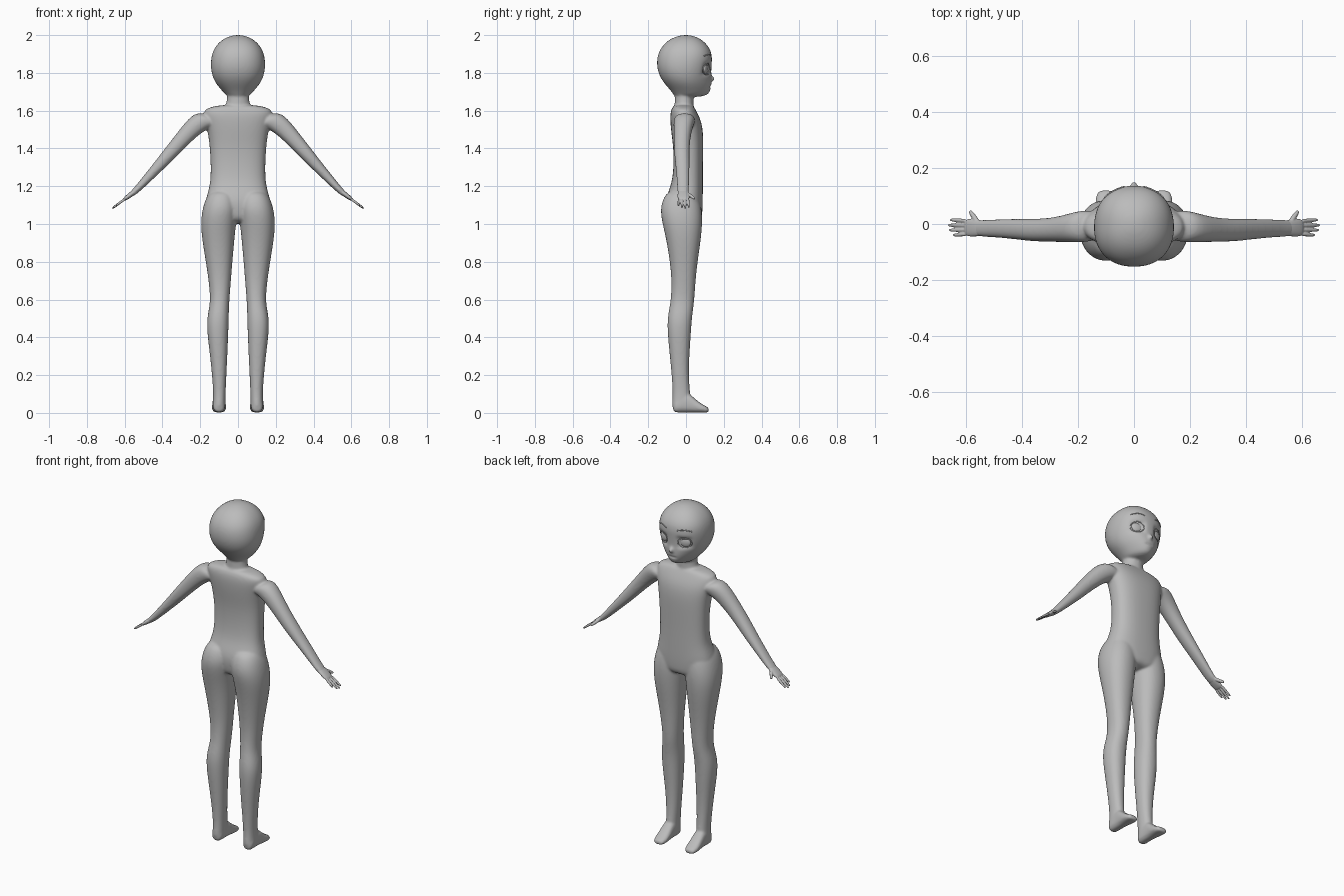
import bpy, bmesh, math
from mathutils import Vector
from mathutils.bvhtree import BVHTree

if "Cube" in bpy.data.objects:
    bpy.data.objects.remove(bpy.data.objects["Cube"])

skin = bpy.data.materials.new("plain_grey")
skin.diffuse_color = (0.5, 0.5, 0.5, 1)
skin.use_nodes = True
skin.node_tree.nodes["Principled BSDF"].inputs["Base Color"].default_value = skin.diffuse_color


def loft(bm, rings, n=20, p=2.2):
    """Closed tube through rings (centre, half axis A, half axis B, taper on the +B side)."""
    loops = []
    for c, a, b, taper in rings:
        loop = []
        for i in range(n):
            t = 2 * math.pi * (i + 0.5) / n
            cs, sn = math.cos(t), math.sin(t)
            u = math.copysign(abs(cs) ** (2 / p), cs) * (1 - taper * max(0, sn))
            v = math.copysign(abs(sn) ** (2 / p), sn)
            loop.append(bm.verts.new(Vector(c) + Vector(a) * u + Vector(b) * v))
        loops.append(loop)
    for l0, l1 in zip(loops, loops[1:]):
        for i in range(n):
            j = (i + 1) % n
            bm.faces.new((l0[i], l0[j], l1[j], l1[i]))
    bm.faces.new(loops[0][::-1])
    bm.faces.new(loops[-1])


def level(z, x0, x1, y0, y1, taper=0):
    """Horizontal ring from its extents."""
    return (((x0 + x1) / 2, (y0 + y1) / 2, z), ((x1 - x0) / 2, 0, 0), (0, (y1 - y0) / 2, 0), taper)


def fuse(name, bm, voxel, smooth):
    """Fuse overlapping lofts into one smooth skin."""
    bmesh.ops.recalc_face_normals(bm, faces=bm.faces)
    me = bpy.data.meshes.new(name)
    bm.to_mesh(me)
    bm.free()
    ob = bpy.data.objects.new(name, me)
    bpy.context.collection.objects.link(ob)
    ob.modifiers.new("round", 'SUBSURF').levels = 2
    rm = ob.modifiers.new("fuse", 'REMESH')
    rm.mode, rm.voxel_size = 'VOXEL', voxel
    sm = ob.modifiers.new("soften", 'SMOOTH')
    sm.factor, sm.iterations = 0.5, smooth
    bpy.context.view_layer.update()
    dg = bpy.context.evaluated_depsgraph_get()
    baked = bpy.data.meshes.new_from_object(ob.evaluated_get(dg))
    ob.modifiers.clear()
    ob.data = baked
    baked.materials.clear()
    baked.materials.append(skin)
    baked.shade_smooth()
    return ob


bm = bmesh.new()
# torso: z, half width, back y, front y
torso = [(1.0, .14, -.09, .08), (1.06, .175, -.105, .088), (1.12, .175, -.11, .09),
         (1.17, .16, -.095, .09), (1.22, .148, -.076, .09), (1.3, .145, -.066, .09),
         (1.4, .15, -.067, .092), (1.48, .16, -.078, .092), (1.54, .175, -.084, .083),
         (1.585, .185, -.084, .063), (1.613, .175, -.076, .047), (1.632, .09, -.062, .035)]
loft(bm, [level(z, -w, w, b, f) for z, w, b, f in torso], p=2.5)
# neck
neck = [(1.56, .08, -.065, .045), (1.62, .068, -.062, .04), (1.66, .057, -.059, .04), (1.74, .057, -.06, .04)]
loft(bm, [level(z, -w, w, b, f) for z, w, b, f in neck], p=2)
# head: z, half width, back y, front y, chin taper
head = [(1.672, .045, -.055, .07, .3), (1.682, .066, -.065, .115, .4), (1.705, .085, -.08, .13, .4),
        (1.74, .117, -.112, .137, .3), (1.78, .137, -.14, .134, .15), (1.83, .146, -.155, .135, .05),
        (1.88, .143, -.154, .14, 0), (1.92, .132, -.141, .132, 0), (1.955, .108, -.115, .108, 0),
        (1.982, .075, -.08, .075, 0), (1.997, .035, -.037, .035, 0), (2.0, .01, -.01, .01, 0)]
loft(bm, [level(z, -w, w, b, f, t) for z, w, b, f, t in head], n=28, p=2.25)
# nose
loft(bm, [((0, y, z), (r, 0, 0), (0, 0, r * 1.2), 0)
          for y, z, r in [(.10, 1.78, .024), (.13, 1.775, .018), (.145, 1.768, .010), (.154, 1.766, .005)]], n=10)

# leg: z, inner x, outer x, back y, front y
leg = [(.012, .07, .132, -.07, .02), (.04, .066, .135, -.075, .03), (.1, .066, .13, -.07, .022),
       (.2, .061, .138, -.076, .015), (.3, .056, .148, -.086, .018), (.4, .052, .161, -.096, .025),
       (.48, .049, .166, -.1, .03), (.54, .048, .157, -.092, .037), (.6, .045, .146, -.08, .045),
       (.7, .037, .156, -.076, .051), (.8, .029, .171, -.086, .062), (.9, .02, .188, -.102, .077),
       (.98, .012, .197, -.12, .086), (1.04, .004, .195, -.133, .087), (1.09, .0, .186, -.135, .082),
       (1.14, .01, .17, -.12, .07), (1.18, .03, .14, -.09, .05)]
# foot: y, top z, inner x, outer x
foot = [(-.07, .05, .075, .128), (-.04, .09, .066, .134), (.01, .11, .066, .134), (.045, .075, .064, .137),
        (.08, .047, .062, .139), (.108, .032, .066, .136), (.122, .024, .08, .122)]
# arm: x, z, half thickness, back y, front y
arm = [(.13, 1.55, .05, -.06, .045), (.18, 1.553, .058, -.066, .052), (.235, 1.515, .05, -.066, .035),
       (.3, 1.443, .042, -.064, .021), (.36, 1.375, .037, -.063, .019), (.415, 1.312, .031, -.056, .019),
       (.48, 1.242, .024, -.05, .018), (.54, 1.176, .0175, -.046, .015), (.575, 1.148, .013, -.045, .015)]
for s in (1, -1):
    loft(bm, [level(z, s * a, s * b, y0, y1) for z, a, b, y0, y1 in leg])
    loft(bm, [((s * (a + b) / 2, y, t / 2 + .002), (s * (b - a) / 2, 0, 0), (0, 0, t / 2), 0)
              for y, t, a, b in foot], p=2.6)
    loft(bm, [((s * x, (y0 + y1) / 2, z), (s * .74 * r, 0, .67 * r), (0, (y1 - y0) / 2, 0), 0)
              for x, z, r, y0, y1 in arm])
body = fuse("body", bm, 0.0065, 7)

# eye sockets and mouth pressed into the face
for v in body.data.vertices:
    x, y, z = v.co
    if z > 1.69 and y > .04:
        socket = math.exp(-((abs(x) - .068) / .036) ** 4 - ((z - 1.82) / .034) ** 4)
        mouth = math.exp(-(x / .026) ** 4 - ((z - 1.727) / .006) ** 2)
        v.co.y -= .012 * socket + .005 * mouth
tree = BVHTree.FromPolygons([v.co.copy() for v in body.data.vertices],
                            [tuple(f.vertices) for f in body.data.polygons])


def face_y(x, z):
    hit = tree.ray_cast(Vector((x, 1, z)), Vector((0, -1, 0)))[0]
    return hit.y if hit else .12


def face_line(name, pts, r, closed):
    """Thin rounded strip lying on the face."""
    cu = bpy.data.curves.new(name, 'CURVE')
    cu.dimensions, cu.bevel_depth, cu.bevel_resolution, cu.use_fill_caps = '3D', r, 2, True
    sp = cu.splines.new('POLY')
    sp.points.add(len(pts) - 1)
    for q, (x, z) in zip(sp.points, pts):
        q.co = (x, face_y(x, z) + .001, z, 1)
    sp.use_cyclic_u = closed
    cu.materials.append(skin)
    bpy.context.collection.objects.link(bpy.data.objects.new(name, cu))


for s, side in ((1, "right"), (-1, "left")):
    # eyeball
    bpy.ops.mesh.primitive_uv_sphere_add(segments=24, ring_count=14, radius=1,
                                         location=(s * .068, face_y(s * .068, 1.82) - .004, 1.82),
                                         rotation=(0, 0, -s * .3))
    eye = bpy.context.object
    eye.name = side + "_eye"
    eye.scale = (.03, .011, .027)
    eye.data.materials.append(skin)
    eye.data.shade_smooth()
    # eyelid rim and brow
    face_line(side + "_eyelid", [(s * (.068 + .033 * math.cos(k * math.pi / 16)), 1.82 + .029 * math.sin(k * math.pi / 16))
                                 for k in range(32)], .0025, True)
    face_line(side + "_brow", [(s * (.035 + .07 * k / 12), 1.885 + .013 * math.sin(math.pi * (.15 + .75 * k / 12)))
                               for k in range(13)], .003, False)

# hand: palm, four fingers and a thumb, mirrored
bm = bmesh.new()
wrist, out, up = Vector((.545, -.015, 1.173)), Vector((.8, 0, -.6)), Vector((.6, 0, .8))


def hand_at(d, y, h=0):
    return wrist + out * d + up * h + Vector((0, y + .015, 0))


loft(bm, [(hand_at(d, y), up * t, (0, w, 0), 0) for d, y, t, w in
          [(-.02, -.015, .014, .026), (.02, -.014, .014, .031), (.05, -.013, .012, .033), (.078, -.013, .008, .03)]], n=16)


def finger(a, b, r):
    d = (b - a).normalized()
    side = d.cross(up).normalized()
    loft(bm, [(a.lerp(b, t), side * r * k, d.cross(side) * r * k, 0)
              for t, k in [(0, 1.1), (.5, 1), (.88, .85), (1, .5)]], n=8, p=2)


for y0, y1, end in [(.011, .015, .142), (-.005, -.004, .152), (-.021, -.022, .147), (-.036, -.04, .128)]:
    finger(hand_at(.065, y0), hand_at(end, y1), .0075)
finger(hand_at(.015, .002), hand_at(.058, .047, -.006), .010)
hand = fuse("hands", bm, 0.0028, 2)
mir = hand.modifiers.new("mirror", 'MIRROR')
mir.use_axis[0] = True
mir.use_mirror_merge = False
